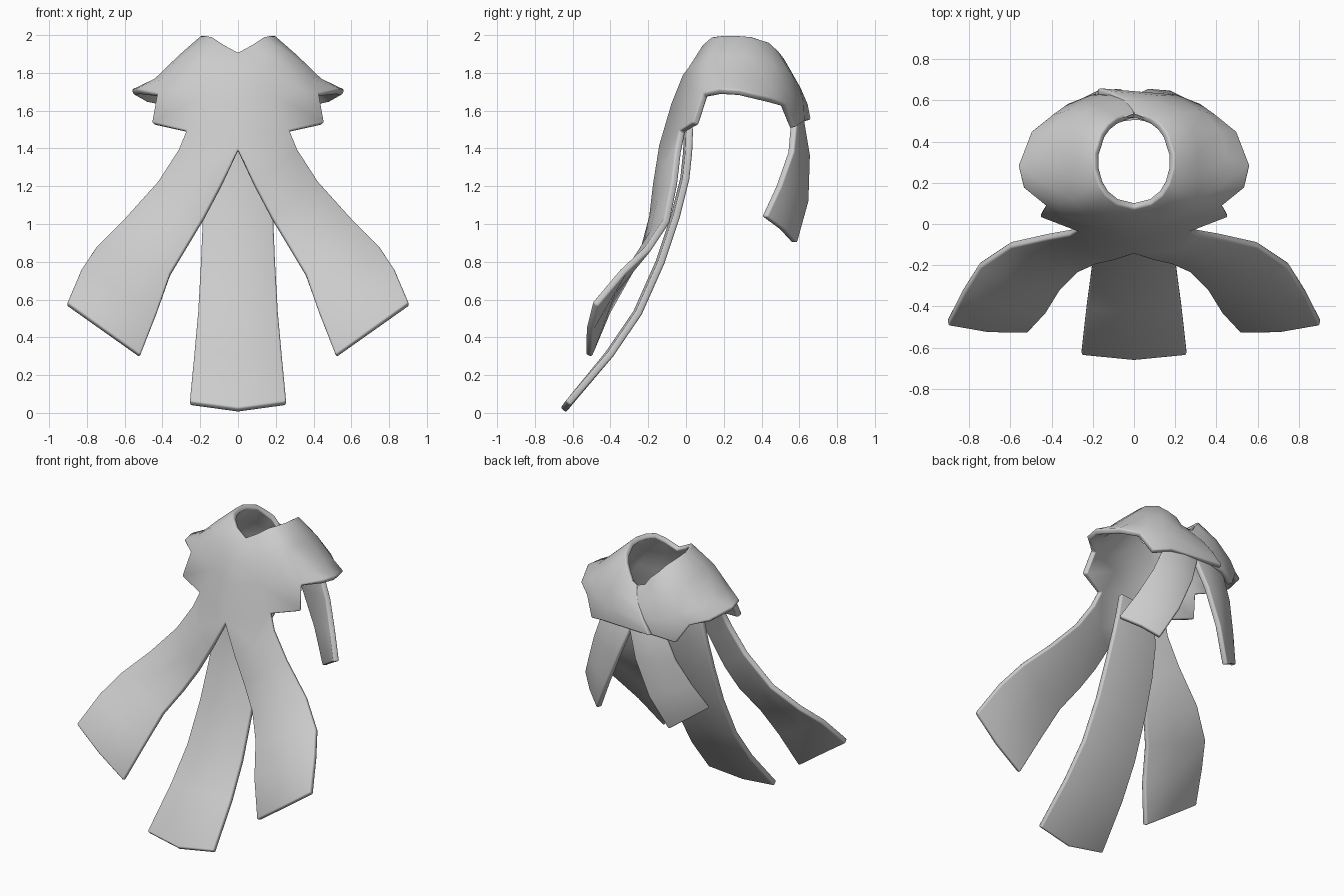
import bpy
import bmesh
import math
from mathutils import Vector

cube = bpy.data.objects.get("Cube")
if cube:
    bpy.data.objects.remove(cube, do_unlink=True)

# One pale grey cloth colour
cloth = bpy.data.materials.new("pale_grey_cloth")
cloth.use_nodes = True
grey = (0.6, 0.6, 0.6, 1)
cloth.diffuse_color = grey
shader = cloth.node_tree.nodes["Principled BSDF"]
shader.inputs["Base Color"].default_value = grey
shader.inputs["Roughness"].default_value = 0.8

THICKNESS = 0.037


def add_grid(bm, columns):
    """Skin neighbouring columns of points with quads."""
    rows = [[bm.verts.new(point) for point in column] for column in columns]
    for near, far in zip(rows, rows[1:]):
        for a, b, c, d in zip(near, near[1:], far[1:], far):
            bm.faces.new((a, b, c, d))


def mirrored(column, side):
    return [Vector((x * side, y, z)) for x, y, z in column]


def strip_columns(outer, inner, bulge):
    """Outer edge, slightly raised middle line, inner edge."""
    outer = [Vector(p) for p in outer]
    inner = [Vector(p) for p in inner]
    middle = [(a + b) / 2 + Vector((0, bulge, 0)) for a, b in zip(outer, inner)]
    return [outer, middle, inner]


def finish(bm, name):
    """Weld the sheet, give it thickness and soften its rim."""
    bmesh.ops.remove_doubles(bm, verts=bm.verts, dist=0.001)
    bmesh.ops.recalc_face_normals(bm, faces=bm.faces)
    mesh = bpy.data.meshes.new(name)
    bm.to_mesh(mesh)
    bm.free()
    mesh.materials.append(cloth)
    obj = bpy.data.objects.new(name, mesh)
    bpy.context.collection.objects.link(obj)
    solid = obj.modifiers.new("thickness", "SOLIDIFY")
    solid.thickness = THICKNESS
    solid.offset = 0
    bevel = obj.modifiers.new("soft_rim", "BEVEL")
    bevel.width = 0.01
    bevel.segments = 2
    bevel.limit_method = "ANGLE"
    bevel.angle_limit = math.radians(50)
    bpy.ops.object.select_all(action="DESELECT")
    obj.select_set(True)
    bpy.context.view_layer.objects.active = obj
    bpy.ops.object.shade_smooth_by_angle(angle=math.radians(50))


# Half collar: each column runs from the neck opening down to the hem,
# and the columns go round from the front centre to the back centre
collar = [
    [(0, .09, 1.9), (0, 0, 1.78), (0, -.06, 1.63), (0, -.13, 1.39)],
    [(.08, .11, 1.945), (.13, .03, 1.82), (.18, 0, 1.67), (.27, -.02, 1.49)],
    [(.13, .15, 1.98), (.24, .07, 1.83), (.33, .05, 1.7), (.45, .05, 1.53)],
    [(.16, .2, 1.985), (.29, .13, 1.87), (.36, .11, 1.77), (.42, .1, 1.68)],
    [(.18, .27, 1.985), (.3, .22, 1.88), (.43, .2, 1.755), (.53, .18, 1.7)],
    [(.18, .34, 1.98), (.3, .34, 1.87), (.44, .32, 1.745), (.555, .28, 1.695)],
    [(.15, .43, 1.95), (.28, .45, 1.84), (.41, .44, 1.72), (.49, .44, 1.655)],
    [(.12, .47, 1.91), (.22, .53, 1.8), (.33, .53, 1.7), (.39, .515, 1.63)],
    [(.08, .5, 1.87), (.17, .56, 1.76), (.24, .575, 1.65), (.32, .565, 1.51)],
    [(.05, .51, 1.82), (.1, .58, 1.73), (.14, .605, 1.64), (.21, .61, 1.54)],
    [(0, .525, 1.79), (0, .585, 1.71), (0, .615, 1.63), (0, .625, 1.55)],
]

# Front tail edges; they start on the collar hem so the cloth is continuous
front_outer = [collar[1][-1], (.31, -.04, 1.39), (.42, -.06, 1.22), (.6, -.1, 1.02),
               (.75, -.2, .87), (.83, -.33, .75), (.905, -.48, .575)]
front_inner = [collar[0][-1], (.09, -.16, 1.2), (.18, -.18, 1.03), (.27, -.22, .88),
               (.36, -.31, .73), (.43, -.42, .53), (.52, -.515, .3)]

bm = bmesh.new()
for side in (1, -1):
    columns = [mirrored(column, side) for column in collar]
    if side == 1:
        # this half wraps past the middle of the back over the other half
        for row, point in enumerate(columns[-1]):
            point.x -= 0.06 * row
            point.y += 0.006 * row
    add_grid(bm, columns)
    tail = [mirrored(edge, side) for edge in strip_columns(front_outer, front_inner, -0.015)]
    # the tail shares the hem edge, so its first row has no middle point
    outer_top, inner_top = (bm.verts.new(edge[0]) for edge in (tail[0], tail[2]))
    outer, middle, inner = (bm.verts.new(edge[1]) for edge in tail)
    bm.faces.new((outer_top, outer, middle))
    bm.faces.new((outer_top, middle, inner_top))
    bm.faces.new((inner_top, middle, inner))
    add_grid(bm, [edge[1:] for edge in tail])
finish(bm, "collar_with_front_tails")

# Back tails, tucked under the collar hem and splayed outwards
back_outer = [(.23, .575, 1.58), (.31, .555, 1.38), (.39, .49, 1.2), (.47, .415, 1.04)]
back_inner = [(-.02, .6, 1.58), (.06, .64, 1.36), (.16, .635, 1.12), (.27, .575, .9)]
for side, name in ((1, "left_back_tail"), (-1, "right_back_tail")):
    bm = bmesh.new()
    columns = strip_columns(back_outer, back_inner, 0.015)
    add_grid(bm, [mirrored(column, side) for column in columns])
    finish(bm, name)

# Long centre tail hanging behind the front pair: half width, y, z down its length
edge = [(.13, .02, 1.51), (.15, .015, 1.38), (.17, 0, 1.24), (.185, -.05, 1.04),
        (.195, -.13, .8), (.21, -.25, .53), (.23, -.4, .31), (.255, -.625, .05)]
ridge = [(0, y - 0.012, z) for w, y, z in edge]
ridge[-1] = (0, -.65, .015)
bm = bmesh.new()
add_grid(bm, [mirrored(edge, -1), ridge, edge])
finish(bm, "centre_tail")
